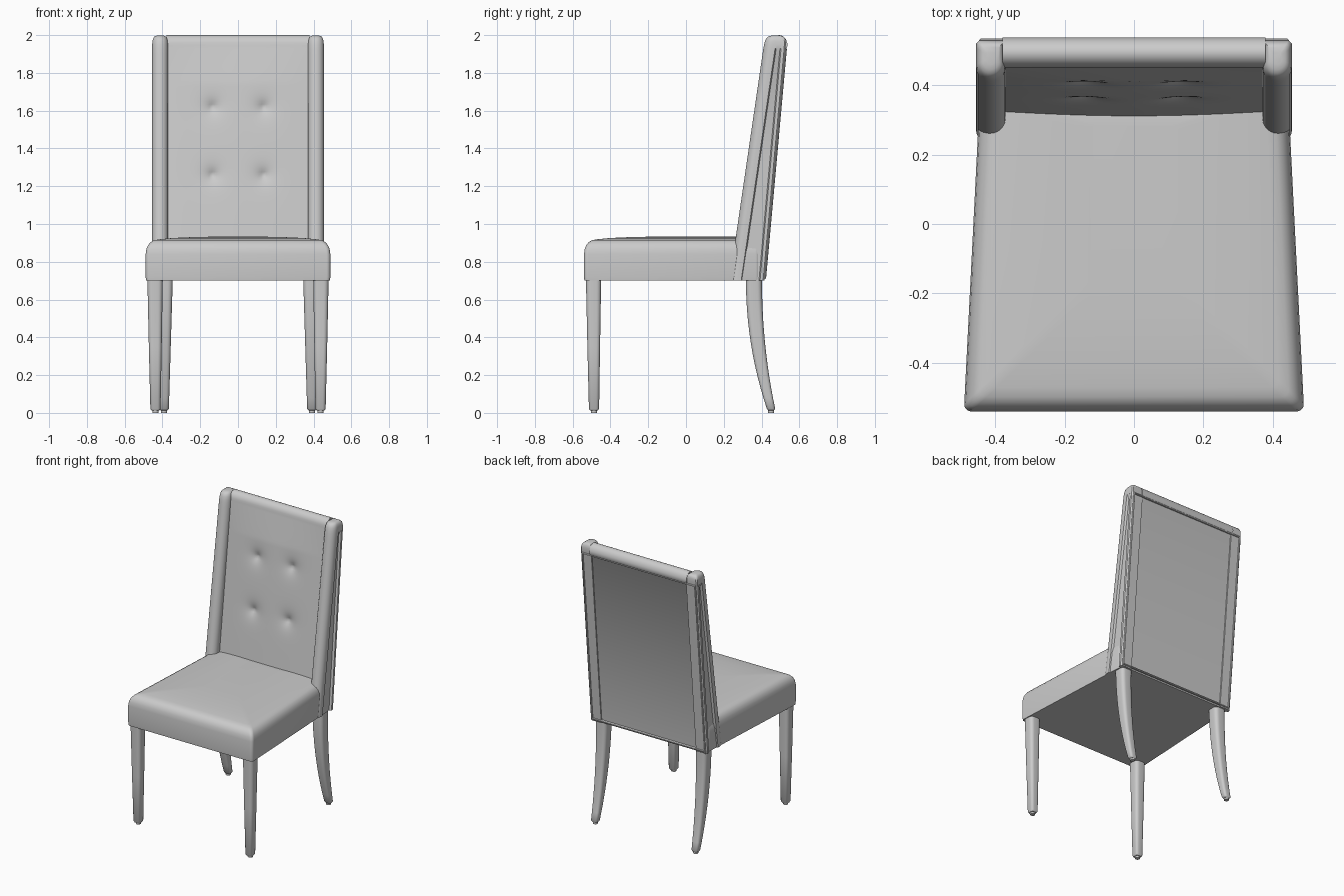
import bpy, bmesh, math

if "Cube" in bpy.data.objects:
    bpy.data.objects.remove(bpy.data.objects["Cube"])

grey = bpy.data.materials.new("plain grey")
grey.diffuse_color = (0.6, 0.6, 0.6, 1)
grey.use_nodes = True
grey.node_tree.nodes["Principled BSDF"].inputs["Base Color"].default_value = grey.diffuse_color


def finish(ob, angle=40, mirror=False):
    ob.data.materials.append(grey)
    bpy.ops.object.select_all(action='DESELECT')
    ob.select_set(True)
    bpy.context.view_layer.objects.active = ob
    if ob.type == 'CURVE':
        bpy.ops.object.convert(target='MESH')
    bpy.ops.object.shade_smooth_by_angle(angle=math.radians(angle))
    if mirror:
        bpy.context.object.modifiers.new("mirror", 'MIRROR')


def loft(name, rings, angle=40, mirror=False):
    """Skin a list of closed rings and cap both ends."""
    bm = bmesh.new()
    vs = [[bm.verts.new(p) for p in r] for r in rings]
    n = len(vs[0])
    for a, b in zip(vs, vs[1:]):
        for i in range(n):
            j = (i + 1) % n
            bm.faces.new((a[i], a[j], b[j], b[i]))
    bm.faces.new(vs[0])
    bm.faces.new(vs[-1])
    bmesh.ops.recalc_face_normals(bm, faces=bm.faces)
    me = bpy.data.meshes.new(name)
    bm.to_mesh(me)
    bm.free()
    ob = bpy.data.objects.new(name, me)
    bpy.context.collection.objects.link(ob)
    finish(ob, angle, mirror)


def rounded_rect(x0, x1, y0, y1, r, z, seg=5):
    pts = []
    corners = [(x1 - r, y1 - r), (x0 + r, y1 - r), (x0 + r, y0 + r), (x1 - r, y0 + r)]
    for k, (cx, cy) in enumerate(corners):
        for i in range(seg + 1):
            a = math.pi / 2 * (k + i / seg)
            pts.append((cx + r * math.cos(a), cy + r * math.sin(a), z))
    return pts


# Leaning planes of the back: wing front, cushion front, rear
def wing_y(z): return 0.23 + 0.146 * (z - 0.70)
def cushion_y(z): return 0.297 + 0.1225 * (z - 0.70)
def rear_y(z): return 0.42 + 0.0906 * (z - 0.70)


# Seat: tapered cushion with rolled top edges
seat = []
for inset, z in [(0.002, 0.70), (0, 0.72), (0, 0.84), (0.004, 0.868), (0.012, 0.888),
                 (0.025, 0.904), (0.042, 0.914), (0.07, 0.919), (0.14, 0.926),
                 (0.25, 0.931), (0.35, 0.933)]:
    ring = rounded_rect(-0.49 + inset, 0.49 - inset, -0.54 + inset, 0.39 - 0.3 * inset, 0.022, z)
    seat.append([(x * (1 - 0.1033 * (y + 0.54)), y, z) for x, y, z in ring])
loft("seat", seat)

# Back cushion: lengthwise profile swept across, with four button dimples
buttons = [(sx * 0.135, z) for sx in (-1, 1) for z in (1.26, 1.62)]


def cushion_ring(x):
    ring = []
    for i in range(81):
        z = 0.70 + 1.245 * i / 80
        fade = min(1, (1.945 - z) / 0.2)
        y = cushion_y(z) - 0.014 * (1 - (x / 0.378) ** 2) * fade
        y += sum(0.032 * math.exp(-math.hypot(x - bx, z - bz) / 0.035) for bx, bz in buttons)
        ring.append((x, y, z))
    for i in range(1, 13):
        a = math.pi * (1 - i / 12)
        ring.append((x, 0.4935 + 0.044 * math.cos(a), 1.945 + 0.055 * math.sin(a)))
    ring += [(x, rear_y(1.925), 1.925), (x, rear_y(1.91) - 0.012, 1.91),
             (x, rear_y(0.70) - 0.012, 0.70)]
    return ring


loft("back_cushion", [cushion_ring(-0.378 + 0.756 * i / 60) for i in range(61)])


# Side wings: rounded front roll, recessed outer panel, rear edge
def wing_ring(z, s=1.0):
    yf, yb = wing_y(z), rear_y(z) - 0.004
    recess = 0.015 * max(0, min(1, (1.93 - z) / 0.03))
    pts = [(0.37, yb)]
    for i in range(13):
        a = math.pi * (1 + i / 12)
        pts.append((0.4125 + 0.0425 * math.cos(a), yf + 0.042 + 0.042 * math.sin(a)))
    pts += [(0.455, yf + 0.062), (0.455 - recess, yf + 0.068),
            (0.455 - recess, yb - 0.030), (0.455, yb - 0.024), (0.455, yb - 0.008), (0.447, yb)]
    cx, cy = 0.4125, (yf + yb) / 2
    return [(cx + (x - cx) * s, cy + (y - cy) * s, z) for x, y in pts]


steps = [(0.70, 1), (1.30, 1), (1.90, 1), (1.93, 1), (1.95, 0.985), (1.968, 0.95),
         (1.982, 0.87), (1.991, 0.74), (1.996, 0.55), (1.998, 0.3)]
loft("side_wing", [wing_ring(z, s) for z, s in steps], 40, True)

# Piping around the flat rear panel
cu = bpy.data.curves.new("rear_piping", 'CURVE')
cu.dimensions = '3D'
cu.bevel_depth = 0.010
cu.bevel_resolution = 2
sp = cu.splines.new('POLY')
path = [(-0.44, 0.715), (0.44, 0.715), (0.44, 1.925), (-0.44, 1.925)]
sp.points.add(len(path) - 1)
for p, (x, z) in zip(sp.points, path):
    p.co = (x, rear_y(z) - 0.007, z, 1)
sp.use_cyclic_u = True
piping = bpy.data.objects.new("rear_piping", cu)
bpy.context.collection.objects.link(piping)
finish(piping)


# Legs: z, x range, y range, from the glide up to the seat
def leg(name, sections):
    rings = [rounded_rect(x0, x1, y0, y1, 0.3 * (x1 - x0), z) for z, x0, x1, y0, y1 in sections]
    loft(name, rings, 50, True)


leg("front_leg", [(0.012, 0.417, 0.457, -0.508, -0.467), (0.022, 0.410, 0.464, -0.514, -0.460),
                  (0.35, 0.404, 0.472, -0.522, -0.455), (0.72, 0.398, 0.480, -0.530, -0.449)])

rear = [(0.012, 0.375, 0.409, 0.436, 0.466), (0.022, 0.366, 0.418, 0.428, 0.472)]
for i in range(1, 13):
    t = i / 12
    z = 0.022 + 0.698 * t
    bow = (1 - t) ** 2.1
    rear.append((z, 0.366 - 0.021 * t, 0.418 + 0.016 * t,
                 0.317 + 0.111 * bow, 0.402 + 0.070 * bow))
leg("rear_leg", rear)

# Small floor glides
for name, x, y in [("front_glide", 0.437, -0.487), ("rear_glide", 0.392, 0.451)]:
    loft(name, [rounded_rect(x - 0.016, x + 0.016, y - 0.016, y + 0.016, 0.015, z, 3)
                for z in (0, 0.014)], 40, True)
